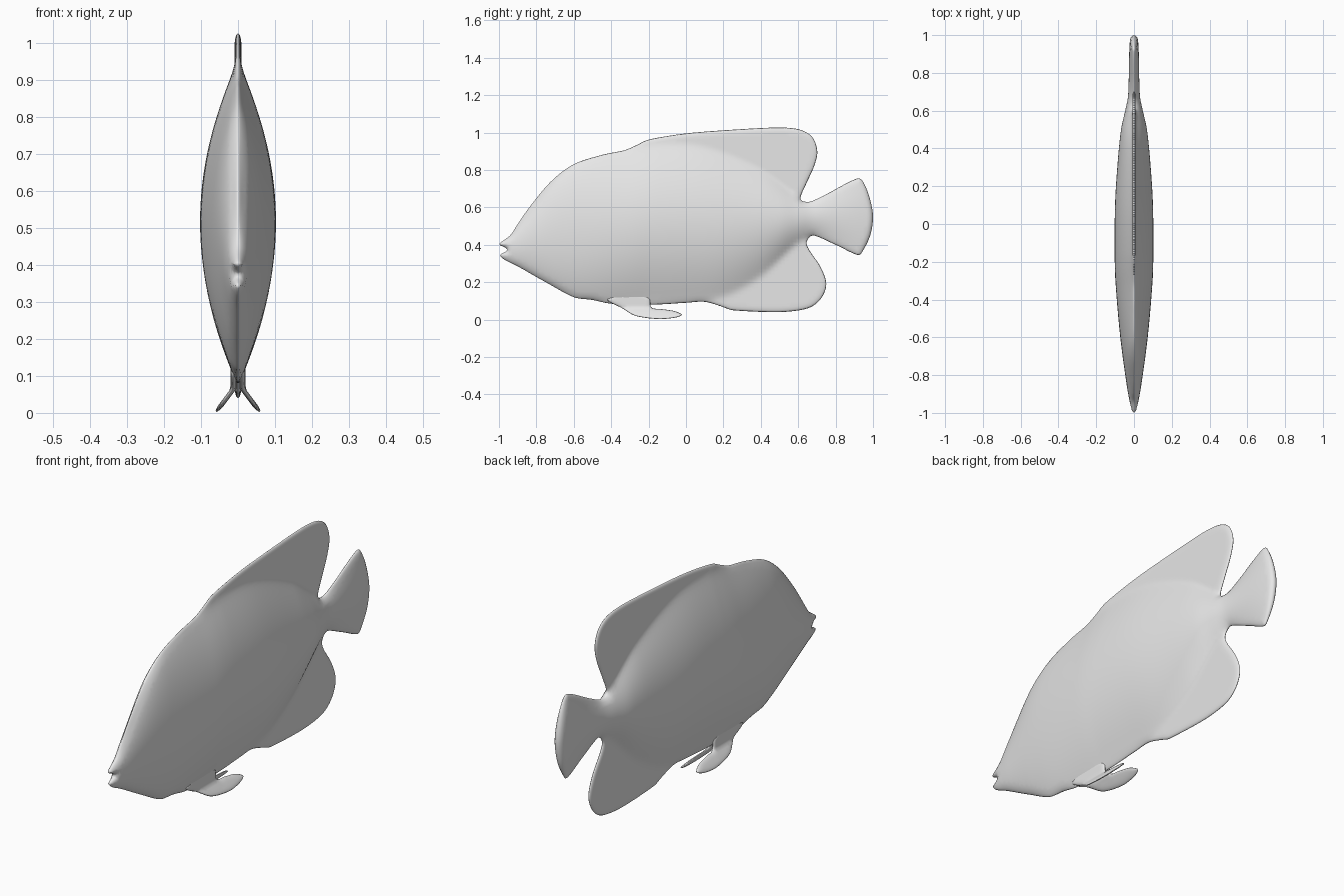
import bpy, bmesh, math
from mathutils import Vector, kdtree
from mathutils.geometry import delaunay_2d_cdt

if "Cube" in bpy.data.objects:
    bpy.data.objects.remove(bpy.data.objects["Cube"])

grey = bpy.data.materials.new("pale grey")
grey.diffuse_color = (0.8, 0.8, 0.8, 1)
grey.use_nodes = True
grey.node_tree.nodes["Principled BSDF"].inputs["Base Color"].default_value = grey.diffuse_color


def spline(pts, spacing):
    """Closed smooth curve through the points, evenly sampled."""
    out, n = [], len(pts)
    for i in range(n):
        a, b, c, d = (Vector(pts[(i + k) % n]) for k in (-1, 0, 1, 2))
        m1 = (c - a) * min(0.5, (c - b).length / max((c - a).length, 1e-6))
        m2 = (d - b) * min(0.5, (c - b).length / max((d - b).length, 1e-6))
        steps = max(2, round((c - b).length / spacing))
        for s in range(steps):
            t = s / steps
            out.append(b * (2*t**3 - 3*t*t + 1) + m1 * (t**3 - 2*t*t + t)
                       + c * (3*t*t - 2*t**3) + m2 * (t**3 - t*t))
    return out


def lerp_table(table, v):
    """Smooth interpolation through (position, value) pairs."""
    if v <= table[0][0]:
        return table[0][1]
    for i in range(len(table) - 1):
        (a, p), (b, q) = table[i], table[i + 1]
        if v <= b:
            pa, pp = table[max(i - 1, 0)]
            nb, nq = table[min(i + 2, len(table) - 1)]
            t, h = (v - a) / (b - a), b - a
            m1, m2 = h * (q - pp) / (b - pa), h * (nq - p) / (nb - a)
            return (p * (2*t**3 - 3*t*t + 1) + m1 * (t**3 - 2*t*t + t)
                    + q * (3*t*t - 2*t**3) + m2 * (t**3 - t*t))
    return table[-1][1]


def inflate(name, pts, spacing, width, rim, centre=lambda y, z: 0):
    """Fill a side profile and swell it both ways by a half width."""
    loop = spline(pts, spacing)
    n = len(loop)
    tree = kdtree.KDTree(n)
    for i, p in enumerate(loop):
        tree.insert((p.x, p.y, 0), i)
    tree.balance()
    dist = lambda p: tree.find((p.x, p.y, 0))[2]
    area = sum(loop[i - 1].cross(loop[i]) for i in range(n))
    cloud = list(loop)
    # rings just inside the rim, then a regular grid
    for off in (0.12 * rim, 0.4 * rim, 0.8 * rim):
        for i in range(n):
            d = (loop[(i + 1) % n] - loop[i - 1]).normalized()
            q = loop[i] + Vector((-d.y, d.x)) * math.copysign(off, area)
            if dist(q) > off * 0.8:
                cloud.append(q)
    step = spacing * 1.5
    ys, zs = [p.x for p in loop], [p.y for p in loop]
    for i in range(int((max(ys) - min(ys)) / step)):
        for j in range(int((max(zs) - min(zs)) / step)):
            q = Vector((min(ys) + i * step, min(zs) + j * step))
            if dist(q) > 0.8 * rim + step * 0.4:
                cloud.append(q)
    edges = [(i, (i + 1) % n) for i in range(n)]
    verts, _, faces = delaunay_2d_cdt(cloud, edges, [], 1, 1e-5)[:3]

    bm = bmesh.new()
    made = {}

    def vert(i, side):
        p = verts[i]
        d = dist(p)
        key = (i, 0 if d < 1e-4 else side)
        if key not in made:
            k = 1 - min(d / rim, 1)
            w = width(p.x, p.y) * math.sqrt(max(0, 1 - k * k)) if key[1] else 0
            made[key] = bm.verts.new((centre(p.x, p.y) + side * w if key[1]
                                      else centre(p.x, p.y), p.x, p.y))
        return made[key]

    for f in faces:
        for side in (1, -1):
            vs = [vert(i, side) for i in f]
            if not bm.faces.get(vs):
                bm.faces.new(vs)
    bmesh.ops.recalc_face_normals(bm, faces=bm.faces)
    for f in bm.faces:
        f.smooth = True
    me = bpy.data.meshes.new(name)
    bm.to_mesh(me)
    bm.free()
    me.materials.append(grey)
    ob = bpy.data.objects.new(name, me)
    bpy.context.collection.objects.link(ob)
    return ob


# Side profile of the fish as (y, z): back, tail, belly, mouth
profile = [(-.998, .405), (-.94, .45), (-.9, .51), (-.83, .61), (-.72, .74),
           (-.6, .83), (-.45, .88), (-.33, .905), (-.27, .93), (-.2, .962),
           (0, .995), (.25, 1.015), (.5, 1.027), (.61, 1.015), (.675, .975),
           (.702, .9), (.685, .82), (.64, .72), (.612, .645), (.66, .63),
           (.74, .665), (.92, .755), (.96, .71), (.99, .62), (1, .54),
           (.985, .45), (.95, .375), (.92, .345), (.8, .4), (.68, .45),
           (.645, .415), (.66, .37), (.72, .28), (.75, .19), (.72, .11),
           (.65, .06), (.5, .04), (.25, .05), (.19, .07), (.1, .095),
           (0, .09), (-.18, .08), (-.4, .085), (-.5, .105), (-.6, .12),
           (-.75, .2), (-.9, .285), (-.97, .32), (-.995, .345), (-.97, .36),
           (-.955, .373), (-.97, .387)]
# Upper and lower limits of the fleshy body, and its half width, along y
top = [(-1, .42), (-.9, .51), (-.72, .74), (-.6, .83), (-.33, .905),
       (-.15, .95), (.1, .93), (.4, .81), (.6, .67), (.7, .65), (.92, .77), (1, .78)]
low = [(-1, .33), (-.9, .28), (-.6, .12), (-.4, .085), (0, .085),
       (.2, .11), (.4, .22), (.6, .4), (.7, .44), (.92, .33), (1, .32)]
half = [(-1, .012), (-.95, .02), (-.85, .038), (-.6, .072), (-.3, .098),
        (-.15, .102), (.1, .1), (.3, .088), (.5, .068), (.6, .046),
        (.68, .03), (.9, .024), (1, .018)]


def body_width(y, z):
    t, b = lerp_table(top, y), lerp_table(low, y)
    u = min(1, abs((z - (t + b) / 2) / ((t - b) / 2)))
    power = 0.7 + 0.35 * min(1, max(0, (y + .7) / .5))
    flesh = lerp_table(half, y) * (1 - u * u) ** power
    return math.hypot(flesh, 0.009)


inflate("fish_body", profile, 0.012, body_width, 0.03)

# Paired belly fins, splayed outwards below the body
fin = [(-.42, .11), (-.34, .06), (-.27, .02), (-.15, .003), (-.06, .01),
       (-.022, .025), (-.06, .045), (-.13, .056), (-.185, .065), (-.2, .12),
       (-.3, .15)]
for side, label in ((1, "right"), (-1, "left")):
    inflate("belly_fin_" + label, fin, 0.008, lambda y, z: 0.008, 0.02,
            lambda y, z: side * (0.012 + 0.75 * max(0, 0.065 - z)))
